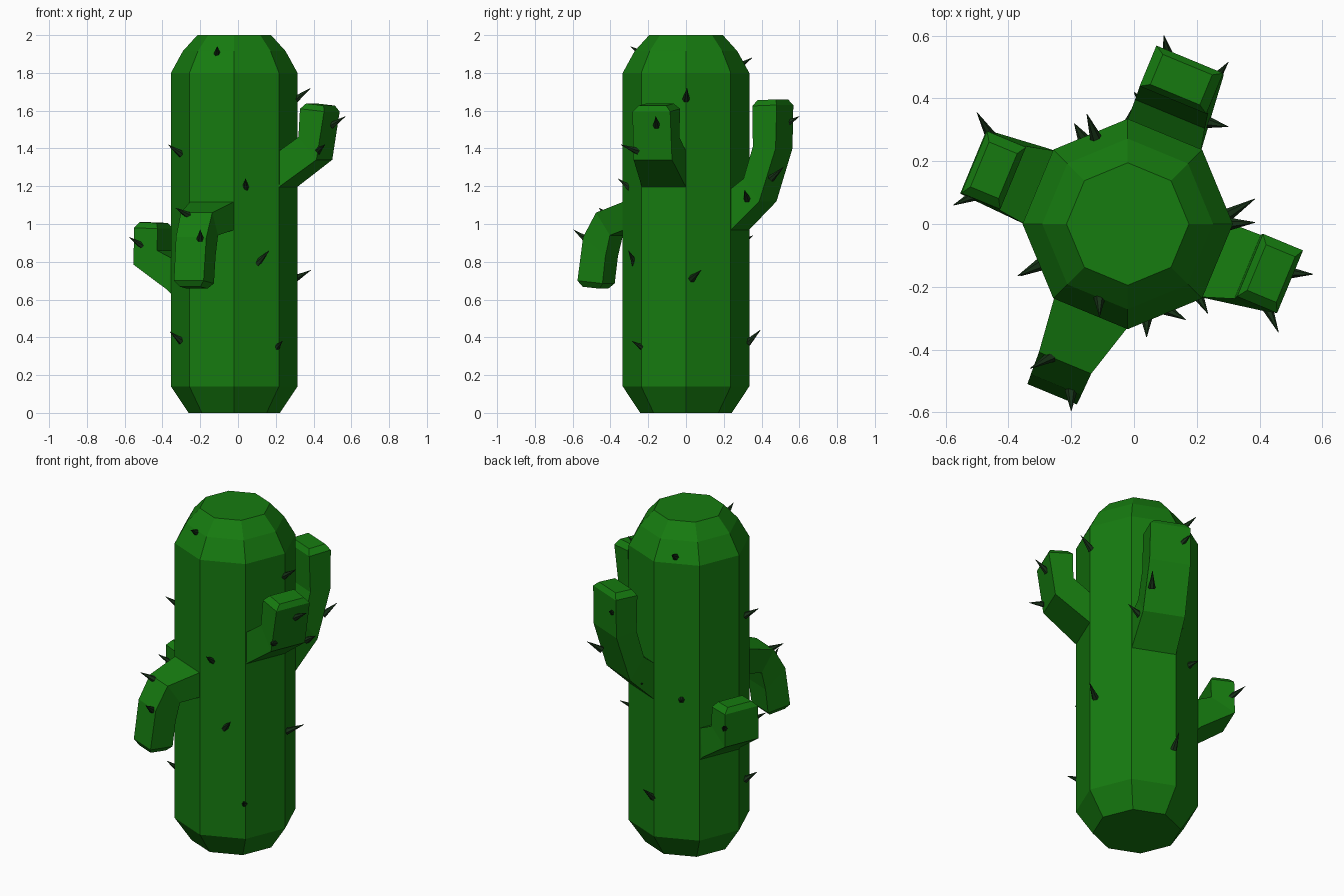
import bpy, bmesh, math
from mathutils import Vector

CX = -0.02  # trunk axis sits slightly left of centre


def material(name, rgb):
    m = bpy.data.materials.new(name)
    m.diffuse_color = (*rgb, 1)
    return m


GREEN = material("cactus_green", (0.008, 0.2, 0.005))
DARK = material("spine_dark", (0.008, 0.03, 0.008))


def loft(name, rings, mat):
    """Skin a list of equal-length point rings and cap both ends."""
    bm = bmesh.new()
    loops = [[bm.verts.new(p) for p in ring] for ring in rings]
    n = len(loops[0])
    for a, b in zip(loops, loops[1:]):
        for i in range(n):
            j = (i + 1) % n
            bm.faces.new((a[i], a[j], b[j], b[i]))
    bm.faces.new(loops[0])
    bm.faces.new(loops[-1])
    bmesh.ops.recalc_face_normals(bm, faces=bm.faces)
    me = bpy.data.meshes.new(name)
    bm.to_mesh(me)
    bm.free()
    me.materials.append(mat)
    ob = bpy.data.objects.new(name, me)
    bpy.context.collection.objects.link(ob)
    return ob


# Octagonal trunk
def octagon(r, z):
    return [(CX + r * math.cos(k * math.pi / 4), r * math.sin(k * math.pi / 4), z) for k in range(8)]


loft("trunk", [octagon(r, z) for r, z in
               ((0.242, 0), (0.335, 0.14), (0.335, 1.8), (0.272, 1.915), (0.195, 2.0))], GREEN)


# Arms: each ring is (inner dist, inner z, outer dist, outer z, half width, sideways shift)
def arm(name, degrees, rings):
    a = math.radians(degrees)
    out = Vector((math.cos(a), math.sin(a), 0))
    side = Vector((-out.y, out.x, 0))
    up = Vector((0, 0, 1))
    pts = []
    for ui, zi, uo, zo, hw, vc in rings:
        pts.append([Vector((CX, 0, 0)) + out * u + up * z + side * (vc + s * hw)
                    for u, z, s in ((ui, zi, -1), (ui, zi, 1), (uo, zo, 1), (uo, zo, -1))])
    # bevelled tip
    mid = [sum(r, Vector()) / 4 for r in pts]
    axis = (mid[-1] - mid[-2]).normalized()
    pts.append([p + (mid[-1] - p).normalized() * 0.035 + axis * 0.03 for p in pts[-1]])
    loft(name, pts, GREEN)


arm("arm_right", -22.5, [
    (0.30, 1.38, 0.30, 1.19, 0.127, 0),
    (0.405, 1.46, 0.508, 1.34, 0.11, 0.02),
    (0.41, 1.61, 0.548, 1.595, 0.108, 0.028)])
arm("arm_back", 67.5, [
    (0.30, 1.18, 0.30, 0.96, 0.127, 0),
    (0.375, 1.24, 0.465, 1.12, 0.12, 0.01),
    (0.425, 1.41, 0.555, 1.40, 0.117, 0.016),
    (0.42, 1.625, 0.56, 1.63, 0.115, 0.018)])
arm("arm_left", 157.5, [
    (0.30, 0.82, 0.30, 0.62, 0.127, 0),
    (0.31, 0.82, 0.33, 0.65, 0.125, 0),
    (0.395, 0.86, 0.53, 0.785, 0.11, 0.005),
    (0.393, 0.975, 0.527, 0.98, 0.107, 0.005)])
arm("arm_front_drooping", -112.5, [
    (0.30, 0.97, 0.30, 1.12, 0.127, 0),
    (0.405, 0.94, 0.485, 1.06, 0.09, -0.015),
    (0.432, 0.83, 0.56, 0.93, 0.087, -0.015),
    (0.45, 0.685, 0.593, 0.70, 0.085, -0.015)])

# Spines: base point and tip
SPINES = [
    ((-.11, -.23, 1.90), (-.11, -.295, 1.94)),
    ((-.30, -.13, 1.37), (-.37, -.165, 1.42)),
    ((-.30, -.13, 0.38), (-.36, -.165, 0.43)),
    ((.20, -.22, 0.34), (.235, -.285, 0.38)),
    ((.10, -.27, 0.79), (.165, -.305, 0.86)),
    ((.04, -.295, 1.19), (.04, -.36, 1.24)),
    ((.42, -.255, 1.385), (.46, -.345, 1.42)),
    ((.49, -.155, 1.52), (.57, -.16, 1.57)),
    ((.305, 0, 1.66), (.385, .005, 1.72)),
    ((.30, .03, 0.71), (.385, .08, 0.755)),
    ((-.12, .27, 1.83), (-.15, .35, 1.88)),
    ((-.16, .27, 0.98), (-.19, .32, 1.0)),
    ((-.01, .325, 0.37), (.01, .395, 0.44)),
    ((.04, .37, 1.06), (0, .42, 1.09)),
    ((.11, .53, 1.53), (.095, .60, 1.57)),
    ((.25, .45, 1.24), (.30, .515, 1.30)),
    ((.23, .325, 1.13), (.30, .31, 1.18)),
    ((-.45, .27, 0.88), (-.50, .355, 0.94)),
    ((-.50, .095, 0.88), (-.575, .06, 0.93)),
    ((-.20, -.53, 0.92), (-.20, -.595, 0.97)),
    ((-.26, -.42, 1.045), (-.33, -.46, 1.085)),
]
for i, (base, tip) in enumerate(SPINES):
    base, tip = Vector(base), Vector(tip)
    rot = (tip - base).to_track_quat('Z', 'Y')
    ring = [rot @ Vector((math.cos(k * math.tau / 6), math.sin(k * math.tau / 6), 0)) for k in range(6)]
    loft(f"spine_{i + 1}", [[base + p * 0.02 for p in ring], [tip + p * 0.001 for p in ring]], DARK)
